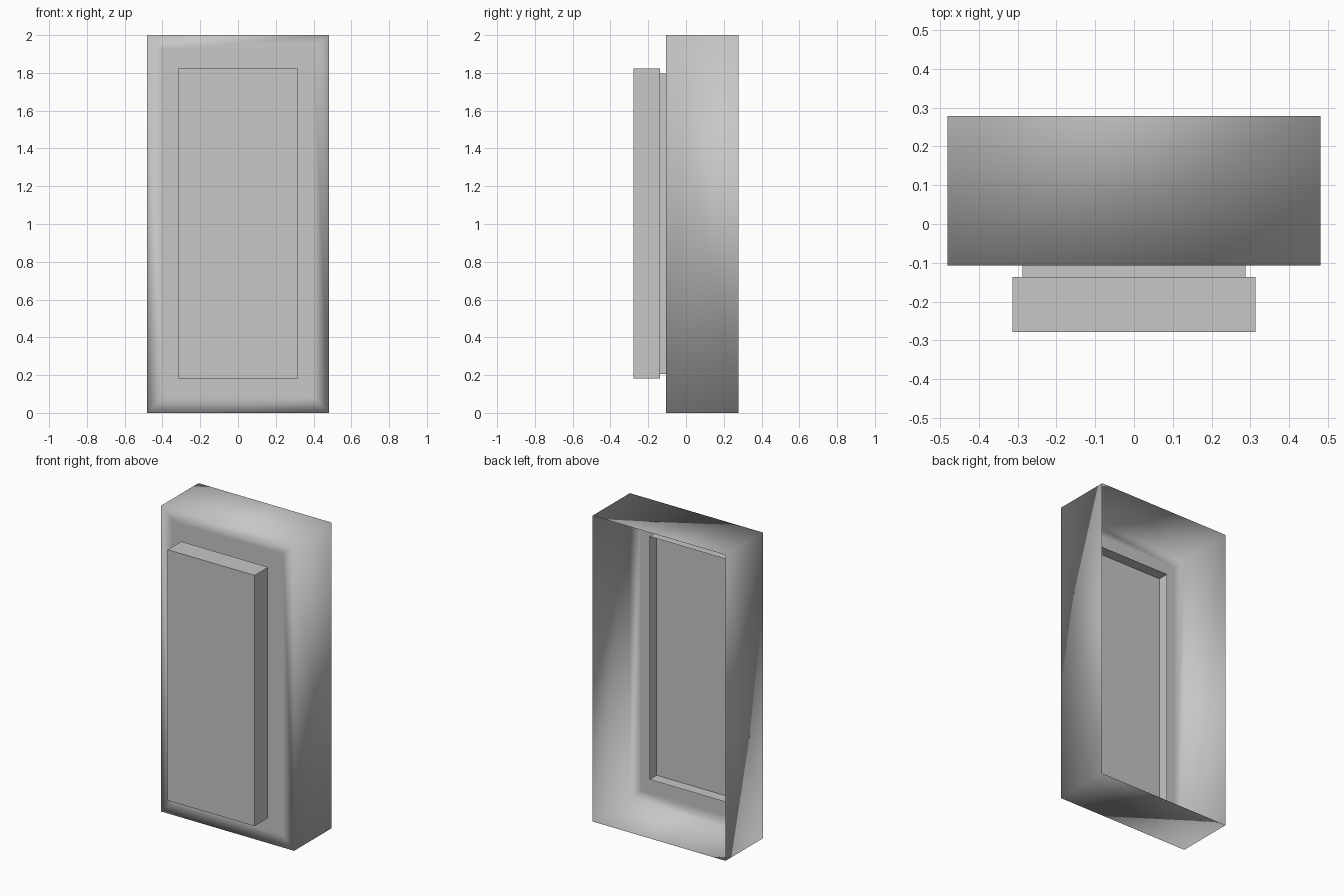
import bpy
import bmesh
from mathutils import Vector

cube = bpy.data.objects.get("Cube")
if cube:
    bpy.data.objects.remove(cube, do_unlink=True)

grey = bpy.data.materials.new("light_grey")
grey.use_nodes = True
color = (0.57, 0.57, 0.57, 1.0)
grey.diffuse_color = color
grey.node_tree.nodes["Principled BSDF"].inputs["Base Color"].default_value = color


def make_box(name, half_width, y_range, z_range, open_back=False, front_inset=0.0, smooth=False):
    """Box spanning the given ranges, optionally open at the back (+y)."""
    bm = bmesh.new()
    bmesh.ops.create_cube(bm, size=1.0)
    size = Vector((2 * half_width, y_range[1] - y_range[0], z_range[1] - z_range[0]))
    middle = Vector((0, sum(y_range) / 2, sum(z_range) / 2))
    bmesh.ops.scale(bm, vec=size, verts=bm.verts)
    bmesh.ops.translate(bm, vec=middle, verts=bm.verts)
    bm.normal_update()
    if open_back:
        back = [f for f in bm.faces if f.normal.y > 0.9]
        bmesh.ops.delete(bm, geom=back, context="FACES_ONLY")
    if front_inset:
        front = [f for f in bm.faces if f.normal.y < -0.9]
        bmesh.ops.inset_region(bm, faces=front, thickness=front_inset, use_even_offset=True)
    for face in bm.faces:
        face.smooth = smooth
    mesh = bpy.data.meshes.new(name)
    bm.to_mesh(mesh)
    bm.free()
    mesh.materials.append(grey)
    obj = bpy.data.objects.new(name, mesh)
    bpy.context.collection.objects.link(obj)
    return obj


# Hollow housing with soft shading around the front rim
make_box("housing", 0.481, (-0.107, 0.278), (0, 2), open_back=True, front_inset=0.08, smooth=True)

# Open sleeve that passes through the housing front and carries the panel
make_box("panel_sleeve", 0.287, (-0.137, -0.035), (0.207, 1.796), open_back=True)

# Raised front panel
make_box("front_panel", 0.314, (-0.278, -0.137), (0.182, 1.822))
